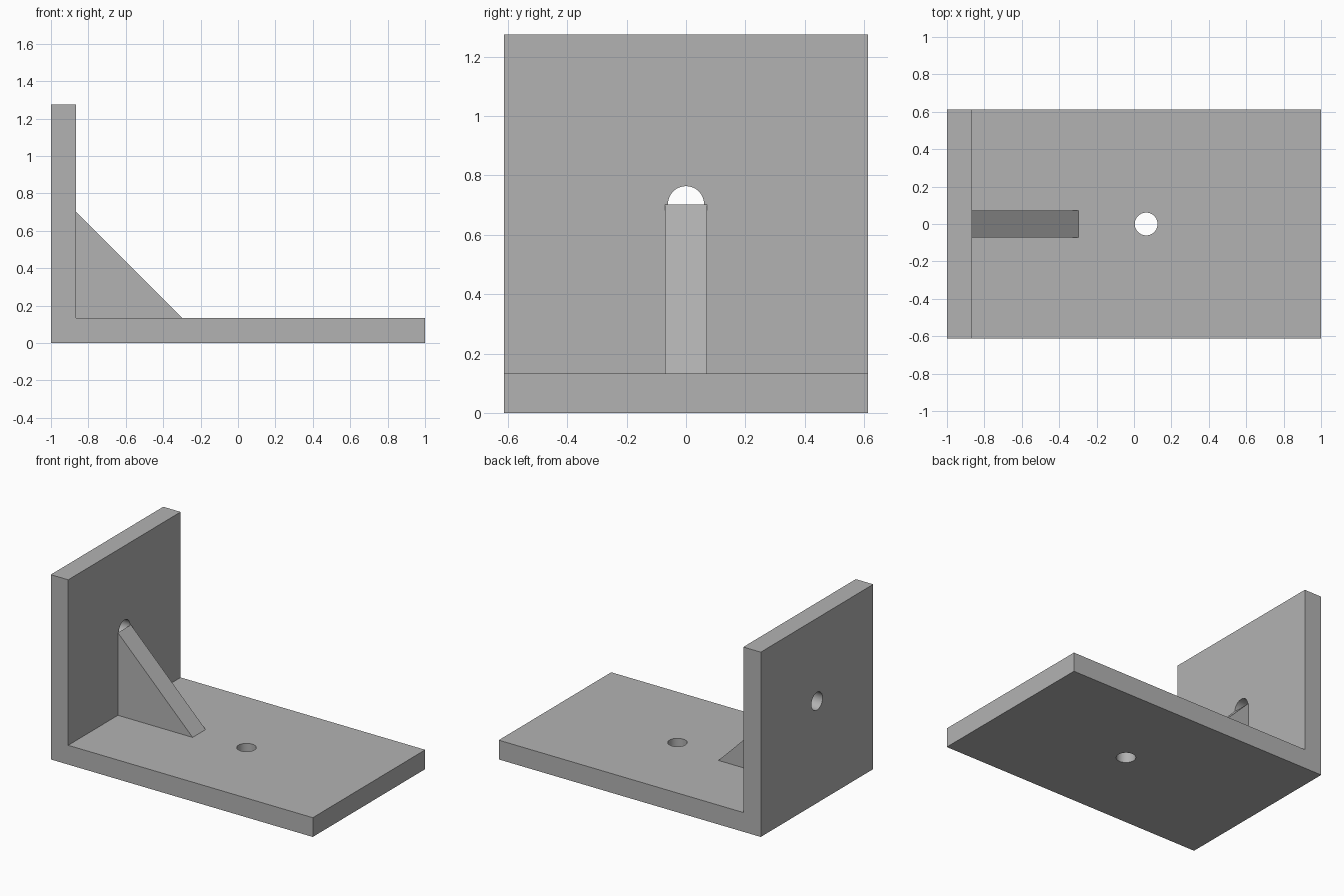
import bpy
import bmesh
from math import pi
from mathutils import Matrix

cube = bpy.data.objects.get("Cube")
if cube:
    bpy.data.objects.remove(cube, do_unlink=True)

GREY = (0.45, 0.45, 0.45, 1)
HALF_LENGTH, HALF_WIDTH, HEIGHT = 1.0, 0.613, 1.275
THICK = 0.133
INNER = -HALF_LENGTH + THICK      # inner face of the upright plate
GUSSET = 0.57                     # leg length of the triangular rib
HOLE_RADIUS = 0.061

metal = bpy.data.materials.new("grey metal")
metal.use_nodes = True
metal.diffuse_color = GREY
metal.node_tree.nodes["Principled BSDF"].inputs["Base Color"].default_value = GREY


def make_object(name, bm):
    bmesh.ops.recalc_face_normals(bm, faces=bm.faces)
    mesh = bpy.data.meshes.new(name)
    bm.to_mesh(mesh)
    bm.free()
    mesh.materials.append(metal)
    obj = bpy.data.objects.new(name, mesh)
    bpy.context.collection.objects.link(obj)
    return obj


def extrude_profile(name, points, half_width):
    """Extrude an x-z outline evenly along y."""
    bm = bmesh.new()
    face = bm.faces.new([bm.verts.new((x, -half_width, z)) for x, z in points])
    extruded = bmesh.ops.extrude_face_region(bm, geom=[face])["geom"]
    verts = [v for v in extruded if isinstance(v, bmesh.types.BMVert)]
    bmesh.ops.translate(bm, verts=verts, vec=(0, 2 * half_width, 0))
    return make_object(name, bm)


def drill(target, name, location, rotation):
    """Cut a round through hole."""
    bm = bmesh.new()
    bmesh.ops.create_cone(bm, cap_ends=True, segments=48, radius1=HOLE_RADIUS,
                          radius2=HOLE_RADIUS, depth=3 * THICK,
                          matrix=Matrix.Translation(location) @ rotation)
    cutter = make_object(name, bm)
    mod = target.modifiers.new(name, "BOOLEAN")
    mod.operation = "DIFFERENCE"
    mod.solver = "EXACT"
    mod.object = cutter
    bpy.context.view_layer.objects.active = target
    bpy.ops.object.modifier_apply(modifier=mod.name)
    bpy.data.objects.remove(cutter, do_unlink=True)


# L-shaped plate
bracket = extrude_profile("angle_plate", [
    (-HALF_LENGTH, 0), (HALF_LENGTH, 0), (HALF_LENGTH, THICK),
    (INNER, THICK), (INNER, HEIGHT), (-HALF_LENGTH, HEIGHT)], HALF_WIDTH)

# Bolt holes through the base and the upright
drill(bracket, "base_hole", (0.065, 0, THICK / 2), Matrix.Identity(4))
drill(bracket, "upright_hole", (INNER - THICK / 2, 0, THICK + GUSSET),
      Matrix.Rotation(pi / 2, 4, "Y"))

# Smooth hole walls with sharp rims
bpy.ops.object.select_all(action="DESELECT")
bracket.select_set(True)
bpy.context.view_layer.objects.active = bracket
bpy.ops.object.shade_smooth_by_angle()

# Triangular stiffening rib
extrude_profile("gusset", [
    (INNER, THICK), (INNER + GUSSET, THICK), (INNER, THICK + GUSSET)], 0.071)
